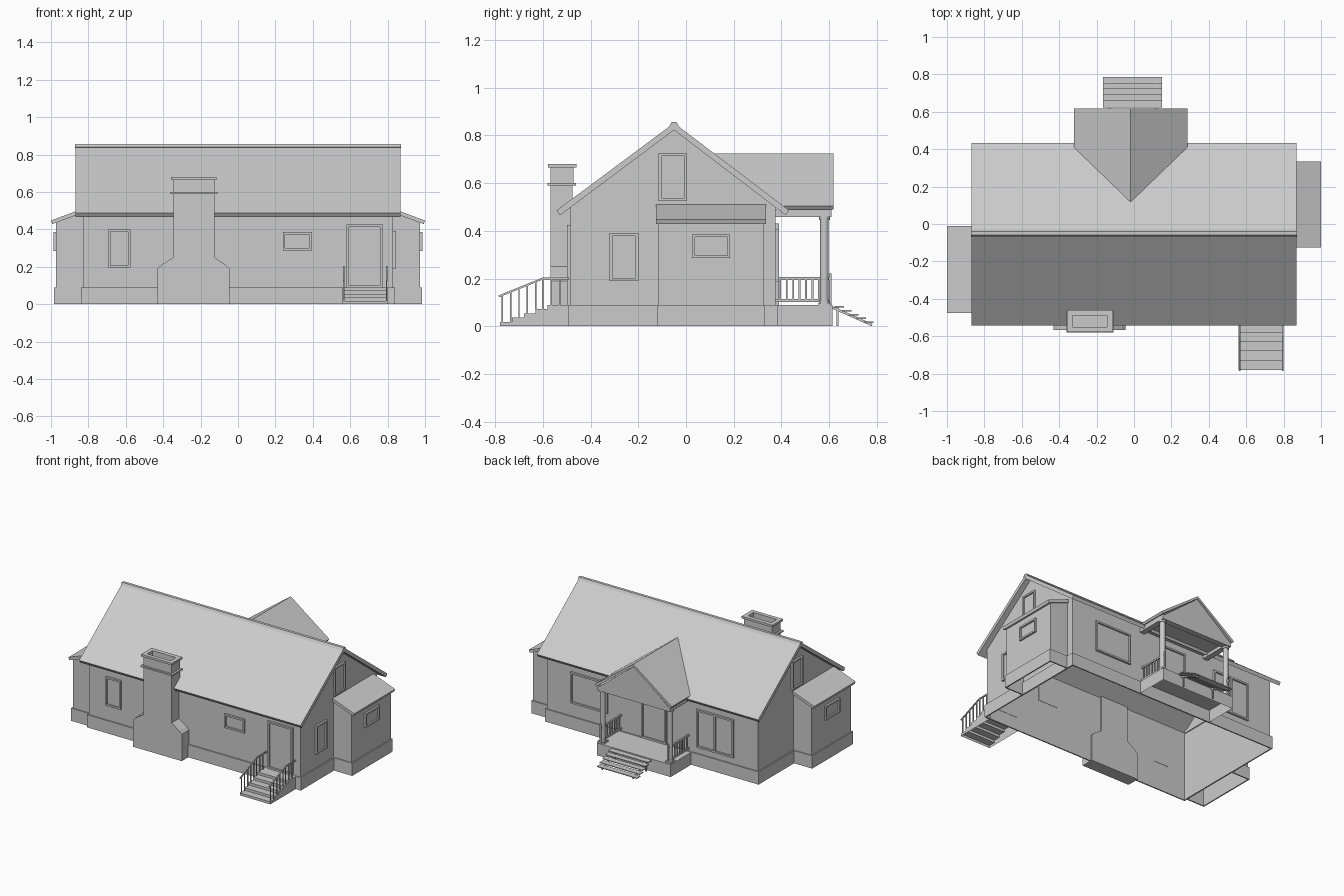
import bpy, bmesh, math
from mathutils import Vector

if "Cube" in bpy.data.objects:
    bpy.data.objects.remove(bpy.data.objects["Cube"])


def finish(name, bm):
    bmesh.ops.recalc_face_normals(bm, faces=bm.faces)
    me = bpy.data.meshes.new(name)
    bm.to_mesh(me)
    bm.free()
    ob = bpy.data.objects.new(name, me)
    bpy.context.collection.objects.link(ob)
    return ob


def add_prism(bm, pts, axis, a, b, open_base=False, caps=True):
    """Extrude a 2D profile along an axis; open_base drops the last->first side."""
    def place(p, t):
        return {'x': (t, p[0], p[1]), 'y': (p[0], t, p[1]), 'z': (p[0], p[1], t)}[axis]
    lo = [bm.verts.new(place(p, a)) for p in pts]
    hi = [bm.verts.new(place(p, b)) for p in pts]
    n = len(pts)
    if caps:
        bm.faces.new(lo)
        bm.faces.new(hi[::-1])
    for i in range(n - (1 if open_base else 0)):
        j = (i + 1) % n
        bm.faces.new((lo[i], lo[j], hi[j], hi[i]))


def add_box(bm, x0, x1, y0, y1, z0, z1):
    add_prism(bm, [(x0, y0), (x1, y0), (x1, y1), (x0, y1)], 'z', z0, z1)


def add_bar(bm, x, p, q, w=.008):
    """Slim rail in the plane of constant x, between two (y, z) points."""
    d = (Vector(q) - Vector(p)).normalized() * w / 2
    n = Vector((-d.y, d.x))
    p, q = Vector(p), Vector(q)
    add_prism(bm, [p - n, q - n, q + n, p + n], 'x', x - w / 2, x + w / 2)


def prism(name, *args, **kw):
    bm = bmesh.new()
    add_prism(bm, *args, **kw)
    return finish(name, bm)


def boxes(name, *items):
    bm = bmesh.new()
    for it in items:
        add_box(bm, *it)
    return finish(name, bm)


def foundation(name, x0, x1, y0, y1):
    ob = prism(name, [(x0, y0), (x1, y0), (x1, y1), (x0, y1)], 'z', 0, .09, caps=False)
    m = ob.modifiers.new('thickness', 'SOLIDIFY')
    m.thickness, m.offset = .012, -1


def window(name, axis, wall, side, u0, u1, z0, z1, mullions=0, f=.012):
    """Framed pane on a wall; axis is the wall's normal axis."""
    rects = [(u0, u0 + f, z0, z1), (u1 - f, u1, z0, z1),
             (u0 + f, u1 - f, z0, z0 + f), (u0 + f, u1 - f, z1 - f, z1)]
    for i in range(mullions):
        c = u0 + (u1 - u0) * (i + 1) / (mullions + 1)
        rects.append((c - f / 2, c + f / 2, z0 + f, z1 - f))
    bm = bmesh.new()
    for k, (a, b, c, d) in enumerate(rects + [(u0 + f, u1 - f, z0 + f, z1 - f)]):
        out = .003 if k == len(rects) else .014
        t0, t1 = sorted((wall - side * .002, wall + side * out))
        if axis == 'x':
            add_box(bm, t0, t1, a, b, c, d)
        else:
            add_box(bm, a, b, t0, t1, c, d)
    finish(name, bm)


# Main body: gabled walls, open underneath
prism('main_walls', [(-.485, .08), (-.485, .5), (-.05, .828), (.375, .505), (.375, .08)],
      'x', -.83, .83, open_base=True)
foundation('main_foundation', -.84, .84, -.495, .385)

# Main roof slab and ridge cap
prism('main_roof', [(-.542, .486), (-.05, .852), (.432, .486), (.418, .465), (-.05, .822), (-.528, .465)],
      'x', -.87, .87)
prism('ridge_cap', [(-.07, .839), (-.06, .856), (-.04, .856), (-.03, .839), (-.05, .835)], 'x', -.872, .872)

# Lean-to bays at both ends
for side, y0, y1, label in ((1, -.115, .325, 'right'), (-1, -.465, -.02, 'left')):
    X = lambda v: side * v
    prism(label + '_bay_walls', [(X(.83), .08), (X(.83), .495), (X(.973), .44), (X(.973), .08)],
          'y', y0, y1, open_base=True)
    xs = sorted((X(.83), X(.983)))
    foundation(label + '_bay_foundation', xs[0], xs[1], y0 - .007, y1 + .007)
    prism(label + '_bay_roof', [(X(.825), .512), (X(1), .447), (X(.993), .428), (X(.825), .49)],
          'y', y0 - .01, y1 + .01)
    mid = (y0 + y1) / 2
    window(label + '_bay_window', 'x', X(.973), side, mid - .08, mid + .08, .285, .385)
    window(label + '_gable_window', 'x', X(.83), side, -.115, .005, .525, .725)

# Wall windows and doors
window('right_wall_window', 'x', .83, 1, -.32, -.2, .19, .39)
window('front_tall_window', 'y', -.485, -1, -.695, -.575, .195, .4)
window('front_small_window', 'y', -.485, -1, .24, .395, .287, .385)
window('front_door', 'y', -.485, -1, .58, .775, .09, .425)
window('back_single_window', 'y', .375, 1, .35, .64, .185, .405)
window('back_double_window', 'y', .375, 1, -.64, -.35, .135, .405, 1)
window('back_door', 'y', .375, 1, -.11, .08, .09, .43)

# Chimney: shouldered stack, band and hollow cap
prism('chimney_stack', [(-.43, 0), (-.43, .19), (-.41, .21), (-.345, .25), (-.345, .6), (-.125, .6),
                        (-.125, .25), (-.065, .21), (-.045, .19), (-.045, 0)], 'y', -.567, -.475)
boxes('chimney_band', (-.36, -.11, -.58, -.462, .59, .6))


def ring(x0, x1, y0, y1, z0, z1, hx=(-.328, -.145), hy=(-.55, -.49)):
    return [(x0, hx[0], y0, y1, z0, z1), (hx[1], x1, y0, y1, z0, z1),
            (hx[0], hx[1], y0, hy[0], z0, z1), (hx[0], hx[1], hy[1], y1, z0, z1)]


boxes('chimney_top', *ring(-.345, -.125, -.567, -.472, .6, .667))
boxes('chimney_cap', *ring(-.357, -.115, -.578, -.46, .665, .68))

# Front steps
pts = [(-.485, 0), (-.485, .09)]
for i in range(5):
    y = -.58 - .05 * i
    z = .09 - .018 * i
    pts += [(y, z), (y, z - .018)]
prism('front_steps', pts, 'x', .56, .8, open_base=True)

# Front step railings
bm = bmesh.new()
for x in (.566, .794):
    add_bar(bm, x, (-.785, .125), (-.6, .2))
    add_bar(bm, x, (-.602, .2), (-.49, .2))
    for y in (-.77, -.735, -.7, -.665, -.63, -.6, -.565, -.53):
        step = max(0, math.ceil((-.58 - y) / .05 - 1e-6))
        add_bar(bm, x, (y, .09 - .018 * step), (y, .2 + min(0, y + .6) * .405), .006)
finish('front_railings', bm)

# Porch deck with open underside
prism('porch_base', [(.375, 0), (.375, .088), (.615, .088), (.615, 0)], 'x', -.31, .27, open_base=True)

# Porch roof: two slopes running into the main roof
cx, half = -.018, .303
bm = bmesh.new()
r0, r1 = bm.verts.new((cx, .11, .725)), bm.verts.new((cx, .618, .725))
for s in (-1, 1):
    e0, e1 = bm.verts.new((cx + s * half, .4, .503)), bm.verts.new((cx + s * half, .618, .503))
    bm.faces.new((r0, e0, e1, r1) if s < 0 else (r0, r1, e1, e0))
roof = finish('porch_roof', bm)
if roof.data.polygons[0].normal.z < 0:
    roof.data.flip_normals()
m = roof.modifiers.new('thickness', 'SOLIDIFY')
m.thickness, m.offset = .018, -1
prism('porch_pediment', [(cx - .28, .485), (cx + .28, .485), (cx, .706)], 'y', .595, .61)
boxes('porch_ceiling_and_beams', (cx - .285, cx + .285, .376, .61, .48, .492),
      (cx - .285, cx - .245, .376, .61, .458, .48), (cx + .245, cx + .285, .376, .61, .458, .48),
      (cx - .245, cx + .245, .57, .61, .458, .48))

# Porch columns with base and capital
for side, label in ((-1, 'left'), (1, 'right')):
    x = cx + side * .265
    bm = bmesh.new()
    for r, z0, z1 in ((.018, .088, .46), (.023, .098, .11), (.023, .445, .46)):
        add_prism(bm, [(x + r * math.cos(k * math.tau / 20), .58 + r * math.sin(k * math.tau / 20))
                       for k in range(20)], 'z', z0, z1)
    add_box(bm, x - .025, x + .025, .555, .605, .088, .098)
    ob = finish(label + '_porch_column', bm)
    bpy.context.view_layer.objects.active = ob
    ob.select_set(True)
    bpy.ops.object.shade_smooth_by_angle()
    ob.select_set(False)
    # Side railing
    bm = bmesh.new()
    for z in (.108, .2):
        add_bar(bm, x, (.376, z), (.61, z), .012)
    for k in range(8):
        y = .395 + k * .027
        add_bar(bm, x, (y, .108), (y, .2), .007)
    add_bar(bm, x, (.605, .088), (.605, .222), .01)
    finish(label + '_porch_railing', bm)

# Back steps: open treads on stringers with posts
bm = bmesh.new()
for i in range(5):
    y, z = .622 + .031 * i, .078 - .016 * i
    add_box(bm, -.165, .15, y, y + .04, z, z + .006)
for x in (-.13, .115):
    add_bar(bm, x, (.615, .078), (.78, .005), .01)
    add_bar(bm, x, (.635, 0), (.635, .08), .008)
finish('back_steps', bm)
